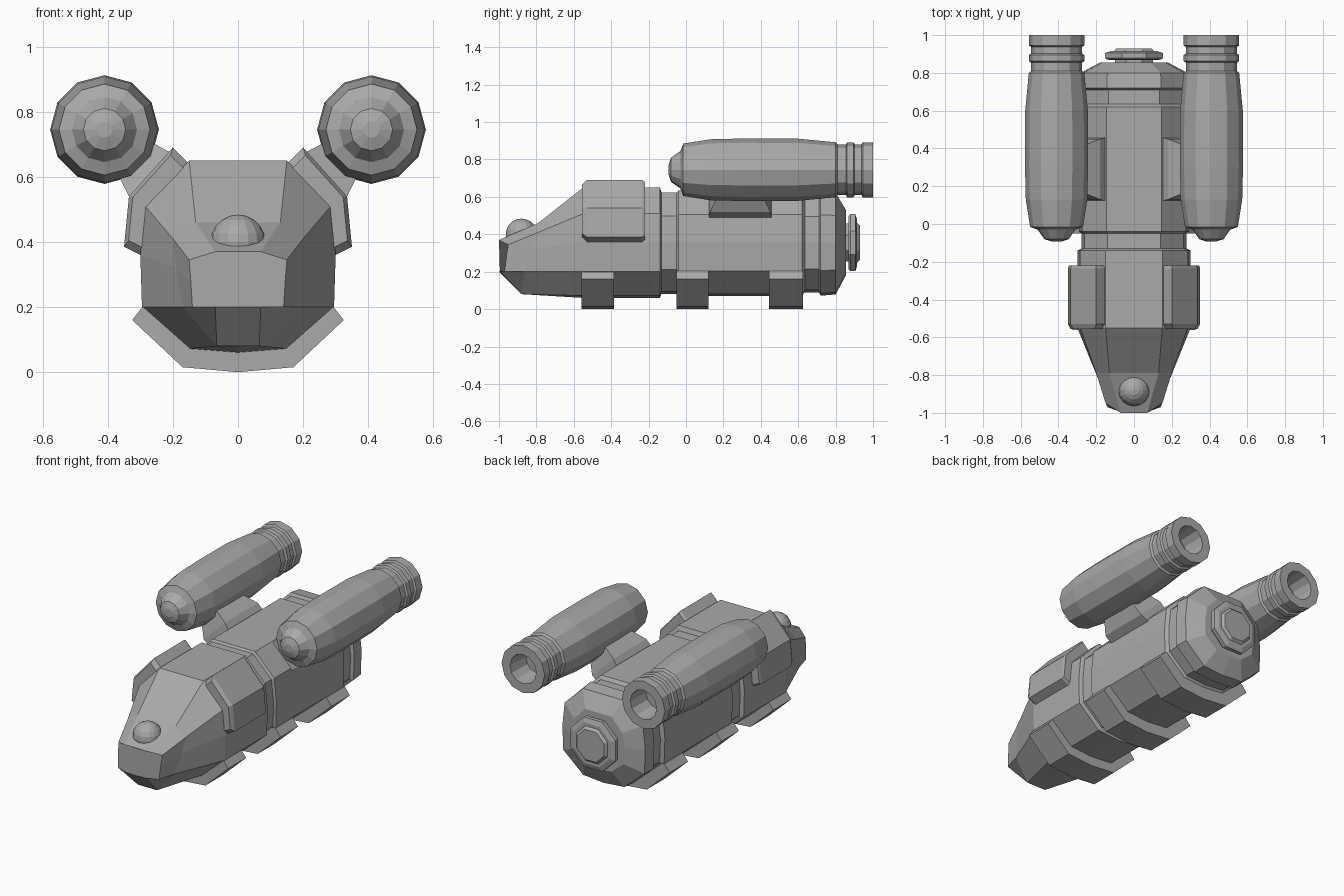
import bpy, bmesh, math
from mathutils import Vector

cube = bpy.data.objects.get("Cube")
if cube:
    bpy.data.objects.remove(cube, do_unlink=True)

grey = bpy.data.materials.new("hull_grey")
grey.use_nodes = True
GREY = (0.4, 0.4, 0.4, 1)
grey.diffuse_color = GREY
grey.node_tree.nodes["Principled BSDF"].inputs["Base Color"].default_value = GREY


def finish(name, bm):
    bmesh.ops.recalc_face_normals(bm, faces=bm.faces)
    mesh = bpy.data.meshes.new(name)
    bm.to_mesh(mesh)
    bm.free()
    mesh.materials.append(grey)
    obj = bpy.data.objects.new(name, mesh)
    bpy.context.collection.objects.link(obj)
    return obj


def loft(name, rings):
    """Skin a row of equal-sized closed rings and cap both ends."""
    bm = bmesh.new()
    rows = [[bm.verts.new(p) for p in ring] for ring in rings]
    n = len(rows[0])
    for a, b in zip(rows, rows[1:]):
        for i in range(n):
            j = (i + 1) % n
            bm.faces.new((a[i], a[j], b[j], b[i]))
    bm.faces.new(rows[0])
    bm.faces.new(rows[-1])
    return finish(name, bm)


def mirrored(half):
    """Complete a half ring whose first point lies on the centre line."""
    return half + [(-x, y, z) for x, y, z in reversed(half[1:])]


def section(y, inset=0.0, top=0.65):
    """Standard hull cross-section, pulled in by inset."""
    d = inset
    return mirrored([(0, y, 0.06 + d), (0.15 - d / 2, y, 0.072 + d),
                     (0.295 - d, y, 0.2 + d / 2), (0.3 - d, y, 0.36),
                     (0.285 - d, y, 0.51 - d / 2), (0.15 - d / 2, y, top - d)])


def lathe(name, profile, sides, centre, turn=0.0):
    """Revolve (y, radius) pairs about a front-to-back axis."""
    cx, cz = centre
    angles = [turn + math.tau * i / sides for i in range(sides)]
    return loft(name, [[(cx + r * math.cos(a), y, cz + r * math.sin(a))
                        for a in angles] for y, r in profile])


# Nose: blunt face, sloping chin and rising hood
loft("nose", [
    mirrored([(0, -1, 0.2), (0.07, -0.995, 0.2), (0.14, -0.97, 0.2),
              (0.145, -0.96, 0.28), (0.15, -0.95, 0.345), (0.07, -1, 0.37)]),
    mirrored([(0, -0.88, 0.08), (0.065, -0.88, 0.08), (0.17, -0.86, 0.2),
              (0.19, -0.82, 0.32), (0.2, -0.79, 0.41), (0.13, -0.79, 0.46)]),
    section(-0.55)])

# Hull: plated sections separated by grooves, tapered tail
loft("hull", [section(y, d, t) for y, d, t in (
    (-0.55, 0, 0.65), (-0.14, 0, 0.65), (-0.13, 0.022, 0.645),
    (-0.05, 0.022, 0.645), (-0.04, 0.01, 0.645), (0.62, 0.01, 0.645),
    (0.635, 0.03, 0.645), (0.71, 0.03, 0.645), (0.72, 0.012, 0.645),
    (0.8, 0.018, 0.64), (0.855, 0.12, 0.65))])

# Bottom skids
rib = [(0, 0), (0.17, 0.015), (0.325, 0.16), (0.29, 0.205)]
for name, y0, y1 in (("front_skid", -0.56, -0.385), ("middle_skid", -0.05, 0.12),
                     ("rear_skid", 0.445, 0.625)):
    loft(name, [mirrored([(x, y, z) for x, z in rib]) for y in (y0, y1)])

# Tail hatch
lathe("tail_hatch", [(0.84, 0.11), (0.868, 0.11), (0.87, 0.155), (0.88, 0.165),
                     (0.905, 0.165), (0.915, 0.135), (0.915, 0.115),
                     (0.93, 0.1)], 8, (0, 0.355), math.pi / 8)

# Nose dome
bm = bmesh.new()
bmesh.ops.create_uvsphere(bm, u_segments=16, v_segments=10, radius=0.084)
bmesh.ops.translate(bm, verts=bm.verts, vec=(0, -0.88, 0.4))
finish("nose_dome", bm)

shoulder = [(0.15, 0.64), (0.2, 0.69), (0.335, 0.54), (0.35, 0.385),
            (0.29, 0.355), (0.27, 0.5)]
pod = [(-0.093, 0.025), (-0.08, 0.065), (-0.03, 0.1), (-0.015, 0.14),
       (0.13, 0.163), (0.3, 0.167), (0.6, 0.166), (0.8, 0.147), (0.81, 0.135),
       (0.855, 0.135), (0.862, 0.147), (0.895, 0.147), (0.902, 0.135),
       (0.938, 0.135), (0.945, 0.147), (1, 0.147), (1, 0.09), (0.86, 0.08)]

for side, s in (("left", 1), ("right", -1)):
    # Shoulder armour with slightly slanted ends
    middle = Vector((0.25, 0.52))
    rings = []
    for y, k in ((-0.555, 0.86), (-0.53, 1), (-0.235, 1), (-0.22, 0.94)):
        pts = [middle + (Vector(p) - middle) * k for p in shoulder]
        rings.append([(s * p.x, y, p.y) for p in pts])
    loft(side + "_shoulder_plate", rings)

    # Pylon rising diagonally from the hull to the pod
    loft(side + "_pylon", [
        [(s * xa, y0, za), (s * xb, y0, zb), (s * xb, y1, zb), (s * xa, y1, za)]
        for xa, za, xb, zb, y0, y1 in (
            (0.14, 0.61, 0.26, 0.48, 0.12, 0.46),
            (0.18, 0.66, 0.325, 0.52, 0.13, 0.45),
            (0.33, 0.74, 0.39, 0.65, 0.19, 0.39))])

    # Engine pod with ringed, hollow nozzle
    lathe(side + "_pod", pod, 12, (s * 0.41, 0.745))
